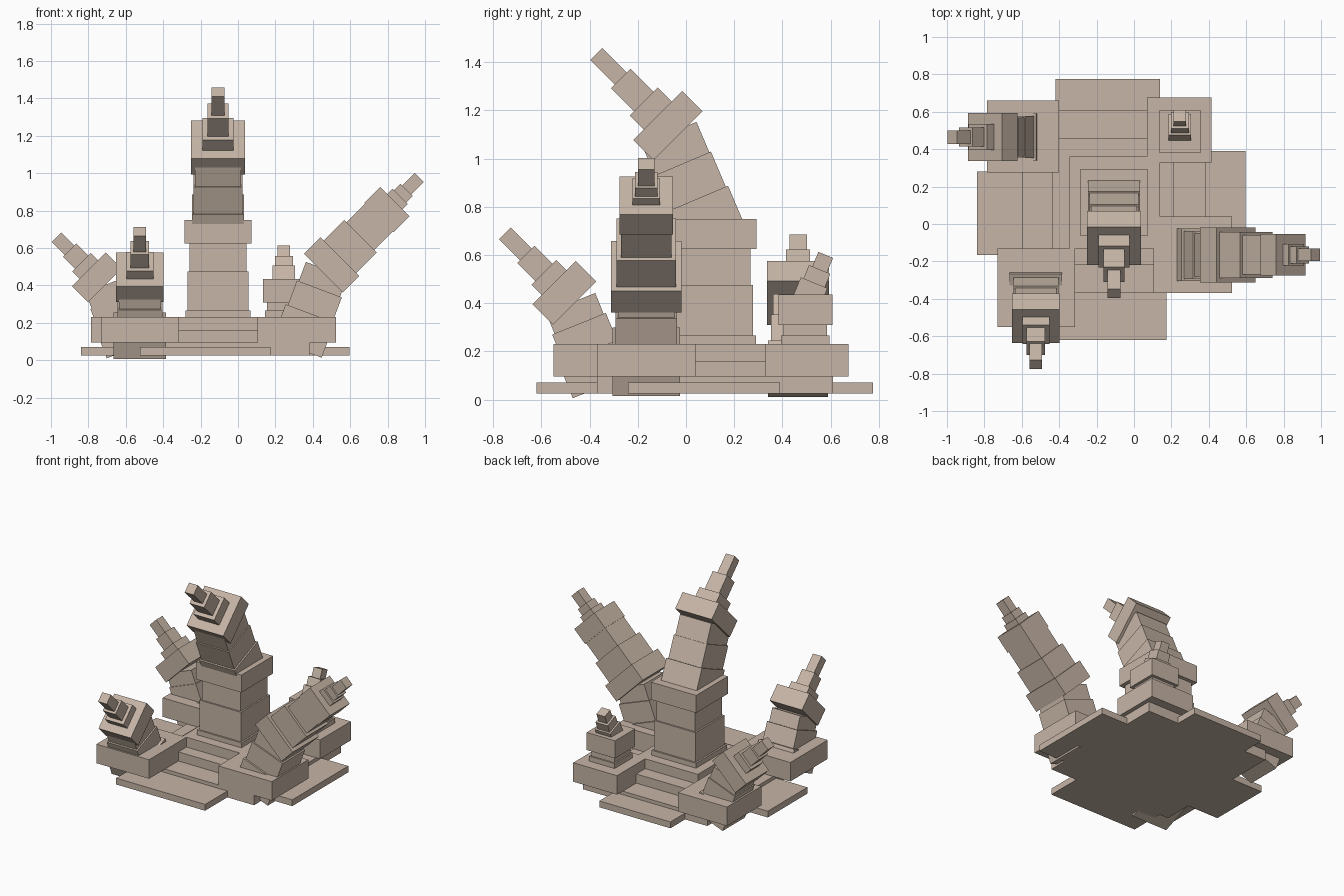
import bpy, math
from mathutils import Vector, Matrix

if "Cube" in bpy.data.objects:
    bpy.data.objects.remove(bpy.data.objects["Cube"])

stone = bpy.data.materials.new("sandstone")
stone.diffuse_color = (0.565, 0.462, 0.38, 1)
stone.use_nodes = True
stone.node_tree.nodes["Principled BSDF"].inputs["Base Color"].default_value = stone.diffuse_color


def cube(name, matrix):
    bpy.ops.mesh.primitive_cube_add(size=2)
    ob = bpy.context.object
    ob.name = name
    ob.data.transform(matrix)
    ob.data.materials.append(stone)
    return ob


def slab(name, x0, x1, y0, y1, z0, z1):
    """Upright block given by its limits."""
    mid = Vector((x0 + x1, y0 + y1, z0 + z1)) / 2
    half = Vector((x1 - x0, y1 - y0, z1 - z0)) / 2
    return cube(name, Matrix.Translation(mid) @ Matrix.Diagonal((*half, 1)))


def chain(name, origin, lean, angle, start, segments):
    """Square blocks stacked on an axis tilted by angle towards lean.
    segments: (end distance, half width)."""
    lean = Vector(lean)
    a = math.radians(angle)
    axis = lean * math.sin(a) + Vector((0, 0, math.cos(a)))
    side = lean.cross(Vector((0, 0, 1)))
    rot = Matrix((side, axis.cross(side), axis)).transposed().to_4x4()
    for i, (end, half) in enumerate(segments):
        mid = Vector(origin) + axis * (start + end) / 2
        cube(f"{name}_{i + 1}", Matrix.Translation(mid) @ rot
             @ Matrix.Diagonal((half, half, (end - start) / 2, 1)))
        start = end


# Ground plates
slab("front_plate", -.525, .175, -.62, .1, .025, .07)
slab("back_plate", -.42, .14, .1, .775, .025, .07)
slab("left_plate", -.84, -.1, -.165, .28, .025, .07)
slab("right_plate", -.1, .595, -.24, .39, .025, .07)

# Stepped platform
slab("lower_step", -.595, .385, -.37, .61, .025, .095)
slab("middle_step", -.435, .215, -.22, .46, .095, .16)
slab("upper_step", -.345, .14, -.13, .36, .16, .23)

# Corner blocks
slab("front_left_block", -.73, -.315, -.55, -.13, .095, .23)
slab("back_left_block", -.785, -.40, .275, .66, .095, .23)
slab("front_right_block", .105, .525, -.37, .04, .095, .23)
slab("back_right_block", .07, .415, .33, .675, .095, .23)

# Central tower: upright shaft, leaning neck, tilted head
chain("shaft", (-.107, .115, 0), (0, -1, 0), 0, .2,
      [(.265, .175), (.475, .163), (.625, .152), (.75, .178)])
chain("central_neck", (-.107, .106, .69), (0, -1, 0), 23, -.06,
      [(.155, .14), (.313, .13), (.45, .123)])
chain("central_head", (-.107, -.075, 1.137), (0, -1, 0), 45, -.06,
      [(.06, .144), (.141, .082), (.276, .057), (.42, .035)])

# Front left tower
chain("front_left_neck", (-.525, -.34, .058), (0, -1, 0), 22, 0,
      [(.155, .14), (.277, .12), (.37, .11)])
chain("front_left_head", (-.525, -.505, .443), (0, -1, 0), 45, -.06,
      [(.06, .127), (.12, .072), (.225, .05), (.348, .034)])

# Back left tower
chain("back_left_neck", (-.585, .465, .055), (-1, 0, 0), 21, 0,
      [(.155, .125), (.277, .112), (.37, .105)])
chain("back_left_head", (-.755, .465, .443), (-1, 0, 0), 45, -.06,
      [(.06, .128), (.115, .07), (.205, .05), (.305, .036)])

# Front right tower with a longer arm
chain("front_right_neck", (.316, -.165, .063), (1, 0, 0), 20.5, 0,
      [(.2, .14), (.34, .128), (.45, .118)])
chain("front_right_arm", (.796, -.165, .805), (1, 0, 0), 45, -.48,
      [(-.355, .147), (-.2, .123), (-.06, .105), (.06, .111),
       (.1, .058), (.15, .046), (.245, .034)])

# Small back right tower
chain("small_shaft", (.245, .495, 0), (0, 1, 0), 0, .2,
      [(.265, .1), (.31, .09), (.435, .112)])
chain("small_tip", (.245, .505, .42), (0, 1, 0), 22.5, -.03,
      [(.07, .06), (.13, .048), (.195, .033)])
